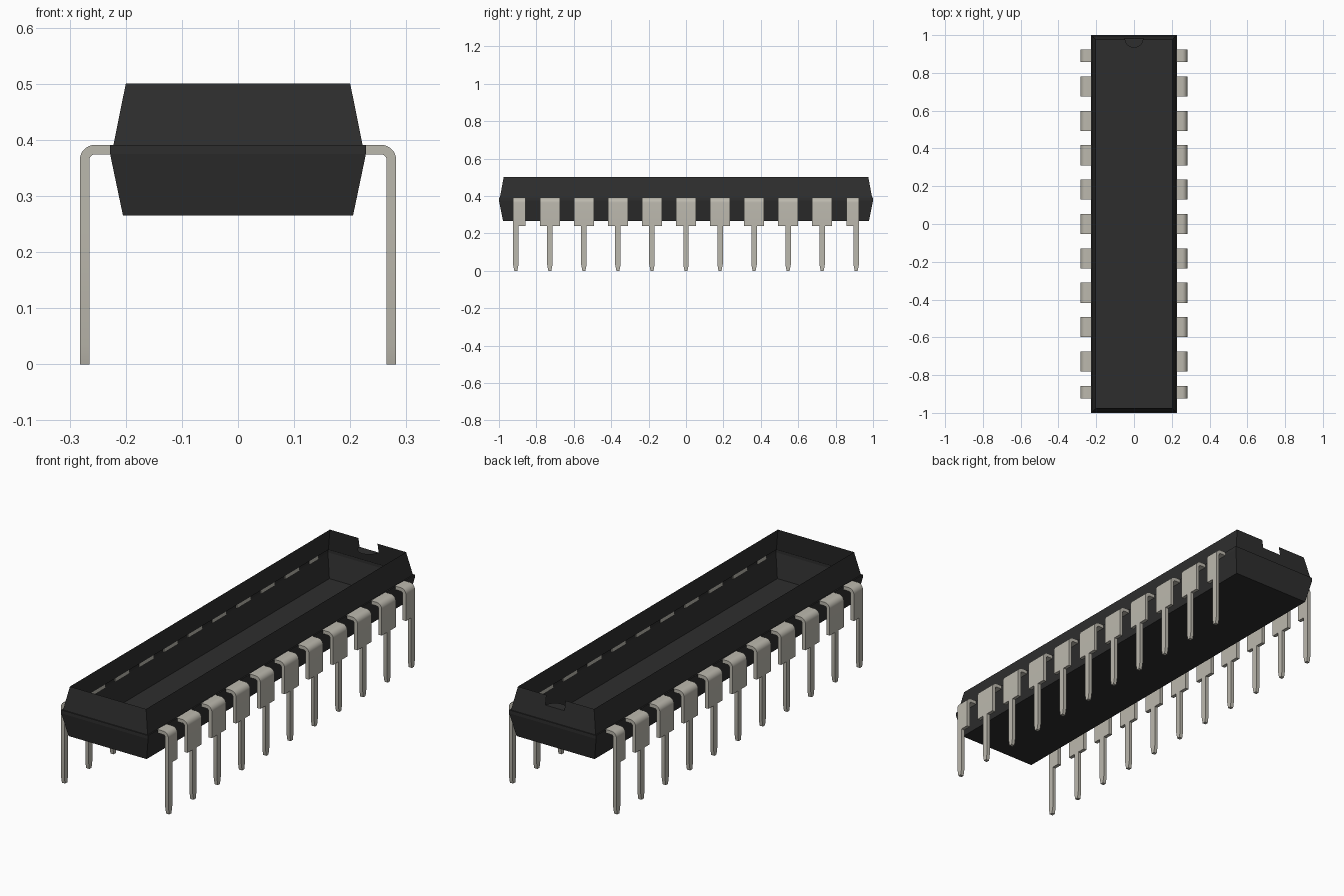
import bpy, bmesh, math

cube = bpy.data.objects.get("Cube")
if cube:
    bpy.data.objects.remove(cube, do_unlink=True)


def material(name, rgb):
    mat = bpy.data.materials.new(name)
    mat.use_nodes = True
    mat.diffuse_color = (*rgb, 1)
    mat.node_tree.nodes["Principled BSDF"].inputs["Base Color"].default_value = (*rgb, 1)
    return mat


black = material("black plastic", (0.027, 0.027, 0.027))
metal = material("tinned metal", (0.50, 0.48, 0.42))


def add_object(name, bm, mat):
    bmesh.ops.recalc_face_normals(bm, faces=bm.faces)
    mesh = bpy.data.meshes.new(name)
    bm.to_mesh(mesh)
    bm.free()
    mesh.materials.append(mat)
    obj = bpy.data.objects.new(name, mesh)
    bpy.context.collection.objects.link(obj)
    return obj


def loft(bm, rings):
    """Join neighbouring rings of vertices with quads."""
    for low, high in zip(rings, rings[1:]):
        n = len(low)
        for i in range(n):
            j = (i + 1) % n
            bm.faces.new((low[i], low[j], high[j], high[i]))


# Open-topped body shell: half width, half length, height
levels = [(0.205, 0.978, 0.265), (0.228, 1.0, 0.375), (0.228, 1.0, 0.391),
          (0.222, 0.995, 0.391), (0.2, 0.975, 0.5)]
bm = bmesh.new()
rings = [[bm.verts.new((sx * hx, sy * hy, z))
          for sx, sy in ((-1, -1), (1, -1), (1, 1), (-1, 1))]
         for hx, hy, z in levels]
loft(bm, rings)
bm.faces.new(rings[0])

# Notch cut down into the back end wall
NOTCH_R, NOTCH_Z, NOTCH_Y, RIM_Y, RIM_Z = 0.05, 0.455, 0.983, 0.975, 0.5
low, high = rings[-2], rings[-1]
wall = next(f for f in bm.faces if all(v in f.verts for v in (low[2], low[3], high[2], high[3])))
bm.faces.remove(wall)
gap = [bm.verts.new(p) for p in ((-NOTCH_R, RIM_Y, RIM_Z), (-NOTCH_R, NOTCH_Y, NOTCH_Z),
                                 (NOTCH_R, NOTCH_Y, NOTCH_Z), (NOTCH_R, RIM_Y, RIM_Z))]
bm.faces.new([low[2], low[3], high[3], *gap, high[2]])

# Half-round floor of the notch
STEPS = 16
arc = [bm.verts.new((-NOTCH_R * math.cos(math.pi * i / STEPS),
                     NOTCH_Y - NOTCH_R * math.sin(math.pi * i / STEPS), NOTCH_Z))
       for i in range(1, STEPS)]
bm.faces.new([gap[1], *arc, gap[2]])
add_object("body_shell", bm, black)

# Pin sizes
WIDE, NARROW, TIP = 0.053, 0.0145, 0.008
BEND_X, BEND_Z, R_OUT, R_IN = 0.255, 0.364, 0.027, 0.010


def add_pin(name, side, y, back_wide, front_wide):
    """Bent pin: wide shoulder, narrow leg and tapered tip."""
    # Each section: outer point, inner point, extents along y
    wide = (-back_wide, front_wide)
    sections = [((0.224, BEND_Z + R_OUT), (0.224, BEND_Z + R_IN), wide)]
    for i in range(9):
        a = math.pi / 2 * (1 - i / 8)
        c, s = math.cos(a), math.sin(a)
        sections.append(((BEND_X + R_OUT * c, BEND_Z + R_OUT * s),
                         (BEND_X + R_IN * c, BEND_Z + R_IN * s), wide))
    for z, ext in ((0.24, wide), (0.24, (-NARROW, NARROW)),
                   (0.033, (-NARROW, NARROW)), (0, (-TIP, TIP))):
        sections.append(((BEND_X + R_OUT, z), (BEND_X + R_IN, z), ext))

    bm = bmesh.new()
    rings = []
    for (xo, zo), (xi, zi), (y0, y1) in sections:
        rings.append([bm.verts.new((side * px, y + py, pz)) for px, py, pz in
                      ((xo, y0, zo), (xo, y1, zo), (xi, y1, zi), (xi, y0, zi))])
    loft(bm, rings)
    bm.faces.new(rings[0])
    bm.faces.new(rings[-1])
    return add_object(name, bm, metal)


# Two rows of eleven pins; the end pins have half shoulders
COUNT, PITCH = 11, 0.182
pins = []
for side, label in ((1, "left"), (-1, "right")):
    for i in range(COUNT):
        y = (i - (COUNT - 1) / 2) * PITCH
        pins.append(add_pin(f"{label}_pin_{i + 1}", side, y,
                            NARROW if i == 0 else WIDE,
                            NARROW if i == COUNT - 1 else WIDE))

bpy.ops.object.select_all(action="DESELECT")
for pin in pins:
    pin.select_set(True)
bpy.context.view_layer.objects.active = pins[0]
bpy.ops.object.shade_smooth_by_angle(angle=math.radians(30))
